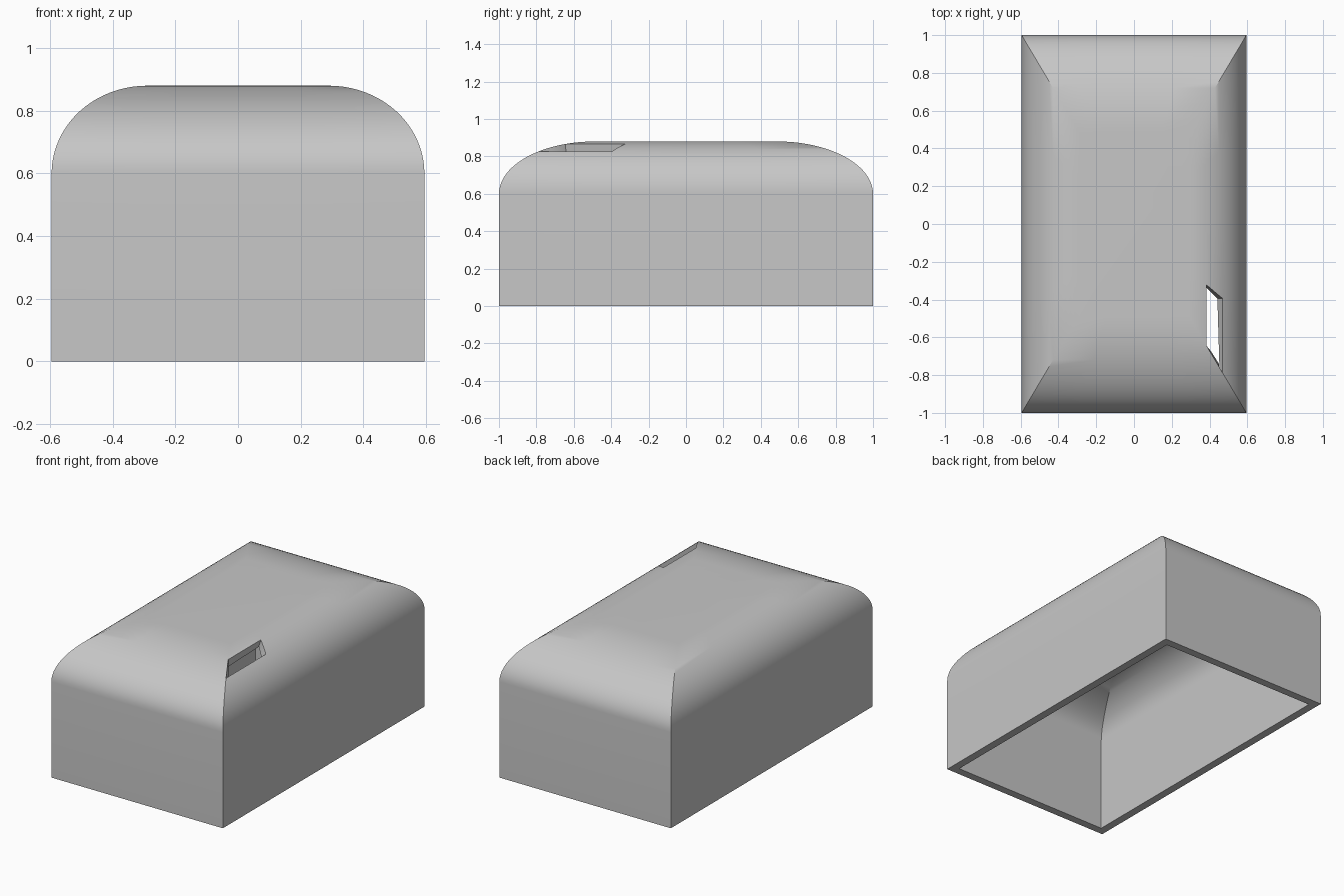
import bpy, bmesh, math

if "Cube" in bpy.data.objects:
    bpy.data.objects.remove(bpy.data.objects["Cube"])

HX, HY = 0.595, 1.0      # half width and half length
FX, FY = 0.29, 0.487     # half size of the flat top
WALL, RISE = 0.60, 0.28  # straight wall height, height of the rounded part
STEPS = 20               # rings in the rounded part
SIDE = 4                 # divisions along each side
THICK = 0.05

grey = bpy.data.materials.new("plain grey")
grey.use_nodes = True
colour = (0.57, 0.57, 0.57, 1)
grey.diffuse_color = colour
grey.node_tree.nodes["Principled BSDF"].inputs["Base Color"].default_value = colour

bm = bmesh.new()


def ring(hx, hy, z):
    """Subdivided rectangle, counter-clockwise from the front left (+x) corner."""
    corners = [(hx, -hy), (hx, hy), (-hx, hy), (-hx, -hy)]
    verts = []
    for i, a in enumerate(corners):
        b = corners[(i + 1) % 4]
        for k in range(SIDE):
            f = k / SIDE
            verts.append(bm.verts.new((a[0] + (b[0] - a[0]) * f,
                                       a[1] + (b[1] - a[1]) * f, z)))
    return verts


# Straight wall, then elliptical rings up to the flat top
rings = [ring(HX, HY, 0)]
for s in range(STEPS + 1):
    t = math.pi / 2 * s / STEPS
    rings.append(ring(FX + (HX - FX) * math.cos(t),
                      FY + (HY - FY) * math.cos(t),
                      WALL + RISE * math.sin(t)))

# Skin the rings, leaving one slot open in the left shoulder near the front
slot_low, slot_high = 1 + STEPS * 3 // 5, 1 + STEPS * 4 // 5
for r in range(len(rings) - 1):
    lower, upper = rings[r], rings[r + 1]
    for k in range(len(lower)):
        if k == 0 and slot_low <= r < slot_high:
            continue
        n = (k + 1) % len(lower)
        bm.faces.new((lower[k], lower[n], upper[n], upper[k]))
bm.faces.new(rings[-1])

mesh = bpy.data.meshes.new("cover_shell")
bm.to_mesh(mesh)
bm.free()
mesh.materials.append(grey)
shell = bpy.data.objects.new("cover_shell", mesh)
bpy.context.collection.objects.link(shell)

# Wall thickness, grown inwards
solid = shell.modifiers.new("thickness", 'SOLIDIFY')
solid.thickness = THICK
solid.offset = -1
solid.use_even_offset = True
solid.use_quality_normals = True

bpy.ops.object.select_all(action='DESELECT')
shell.select_set(True)
bpy.context.view_layer.objects.active = shell
bpy.ops.object.modifier_apply(modifier="thickness")
bpy.ops.object.shade_smooth_by_angle(angle=math.radians(30))
